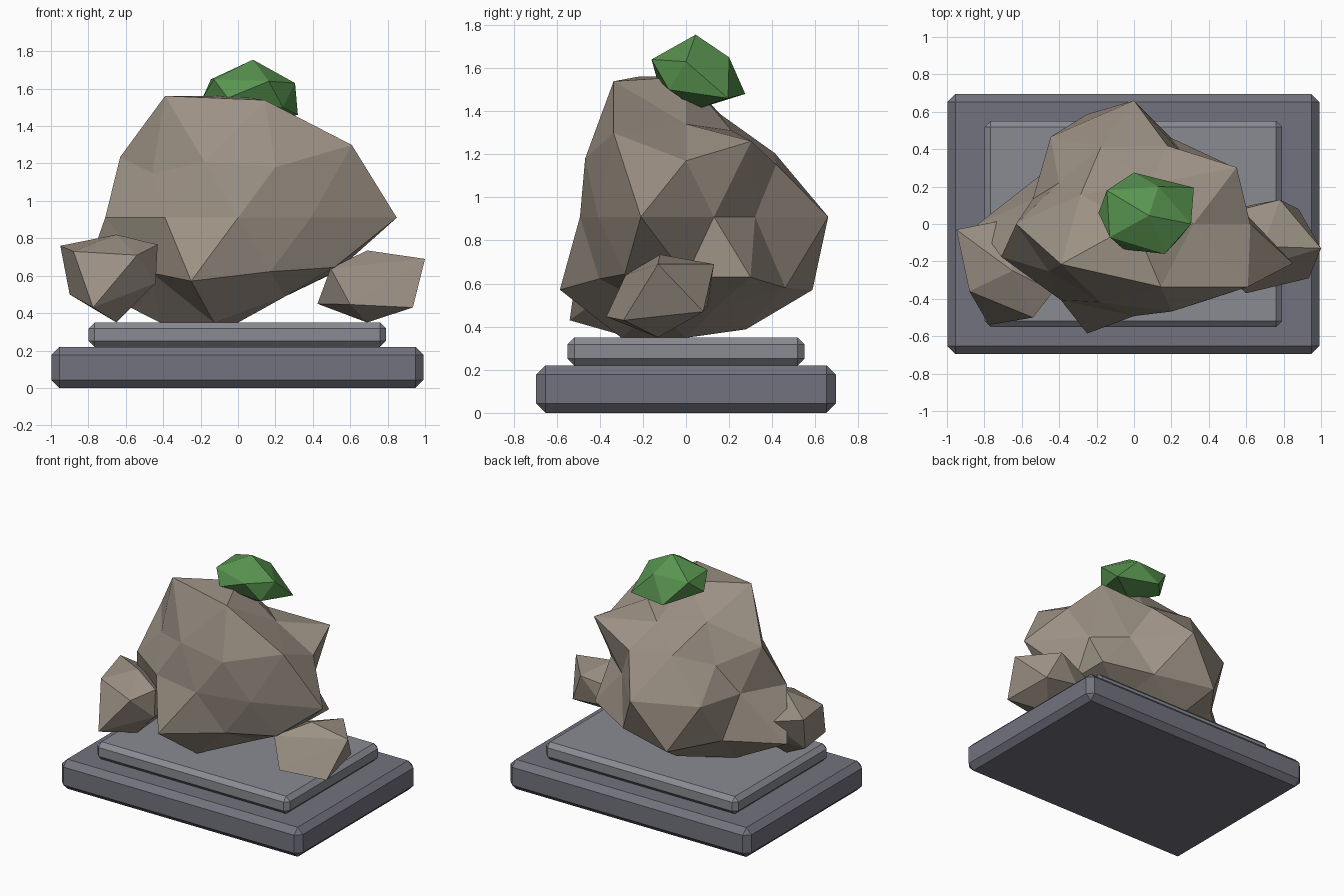
import bpy, bmesh, math

if "Cube" in bpy.data.objects:
    bpy.data.objects.remove(bpy.data.objects["Cube"])


def material(name, rgb):
    m = bpy.data.materials.new(name)
    m.diffuse_color = (*rgb, 1)
    m.use_nodes = True
    m.node_tree.nodes["Principled BSDF"].inputs["Base Color"].default_value = m.diffuse_color
    return m


STONE = material("warm_stone", (0.33, 0.28, 0.23))
DARK = material("dark_slate", (0.17, 0.17, 0.21))
LIGHT = material("light_slate", (0.25, 0.26, 0.29))
GREEN = material("leaf_green", (0.10, 0.30, 0.08))


def slab(name, size, z0, bevel, mat):
    """Chamfered box resting on z0."""
    bpy.ops.mesh.primitive_cube_add(size=1, location=(-0.003, 0, z0 + size[2] / 2))
    ob = bpy.context.object
    ob.name = name
    ob.scale = size
    bpy.ops.object.transform_apply(location=False, rotation=False, scale=True)
    mod = ob.modifiers.new("chamfer", 'BEVEL')
    mod.width = bevel
    mod.segments = 1
    ob.data.materials.append(mat)


def chunk(name, points, mat):
    """Small faceted lump: convex hull of a few corner points."""
    bm = bmesh.new()
    for p in points:
        bm.verts.new(p)
    res = bmesh.ops.convex_hull(bm, input=bm.verts)
    inner = [g for g in res["geom_interior"] if isinstance(g, bmesh.types.BMVert)]
    bmesh.ops.delete(bm, geom=inner, context='VERTS')
    bmesh.ops.recalc_face_normals(bm, faces=bm.faces)
    me = bpy.data.meshes.new(name)
    bm.to_mesh(me)
    bm.free()
    me.materials.append(mat)
    bpy.context.collection.objects.link(bpy.data.objects.new(name, me))


# Two-step plinth
slab("plinth_base", (1.99, 1.39, 0.22), 0, 0.043, DARK)
slab("plinth_step", (1.59, 1.10, 0.13), 0.22, 0.032, LIGHT)

# Main boulder: icosphere with a radius factor per vertex, ring by ring from the bottom
rings = [
    [.85],
    [.75, .93, 1.0, 1.0, .75],
    [.80, .95, .90, .85, .83],
    [.95, 1.15, 1.18, 1.147, .90],
    [.70, .66, 1.10, .96, .72, .945, .84, .82, .84, 1.13],
    [.88, .82, .70, .80, .917],
    [1.01, .85, .937, .86, 1.12],
    [.766, .71, .85, 1.16, 1.12],
    [.985],
]
bpy.ops.mesh.primitive_ico_sphere_add(subdivisions=2, radius=1, location=(0, 0, 0.91))
boulder = bpy.context.object
boulder.name = "main_boulder"
order = sorted(boulder.data.vertices, key=lambda v: (
    round(v.co.z, 1), round(math.degrees(math.atan2(v.co.y, v.co.x))) % 360))
for v, f in zip(order, sum(rings, [])):
    v.co = (v.co.x * 0.79 * f, v.co.y * 0.60 * f, v.co.z * 0.66 * f)
boulder.data.materials.append(STONE)

# Small side rocks
chunk("left_rock", [
    (-.65, -.25, .82), (-.95, -.03, .76), (-.88, -.36, .73), (-.54, -.50, .71),
    (-.43, -.36, .766), (-.70, .02, .70), (-.90, -.12, .50), (-.775, -.54, .43),
    (-.44, -.36, .56), (-.45, -.05, .55), (-.65, -.26, .35)], STONE)
chunk("right_rock", [
    (.69, -.12, .735), (1.0, -.13, .69), (.78, .13, .69), (.495, -.28, .64),
    (.50, .06, .62), (.60, -.37, .446), (.935, -.29, .43), (.425, -.12, .45),
    (.88, .08, .47), (.62, .10, .50), (.69, -.13, .35)], STONE)

# Shrub on the summit
chunk("shrub", [
    (.08, .045, 1.755), (.165, -.16, 1.64), (-.13, -.07, 1.65), (-.145, .18, 1.65),
    (.13, .20, 1.65), (.305, 0, 1.63), (.24, -.08, 1.50), (-.055, -.135, 1.55),
    (-.19, .06, 1.55), (0, .275, 1.48), (.32, .195, 1.46), (.08, .05, 1.41)], GREEN)
